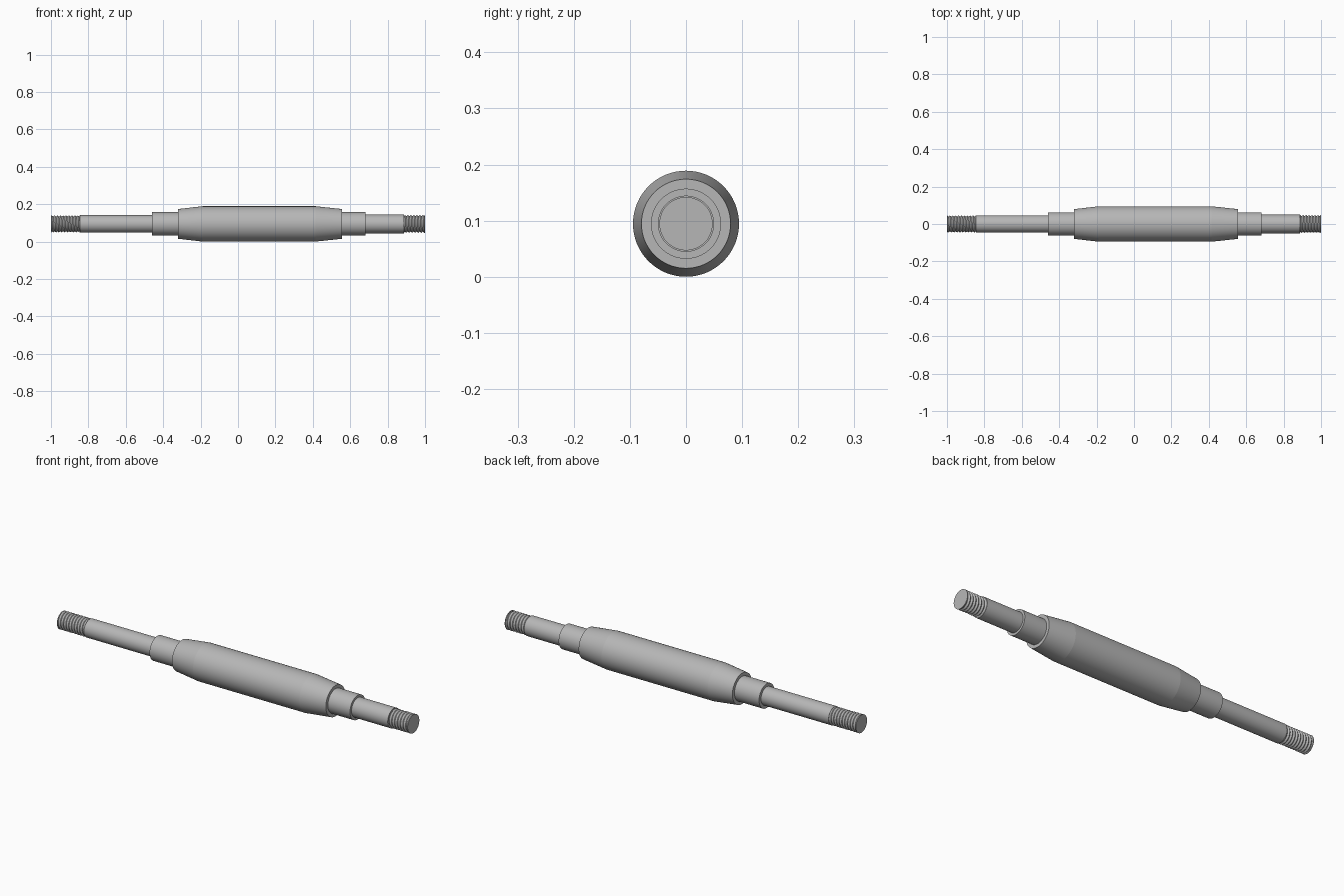
import bpy, bmesh
from math import cos, sin, tau

SEG = 64
AXIS_Z = 0.0945

cube = bpy.data.objects.get("Cube")
if cube:
    bpy.data.objects.remove(cube, do_unlink=True)

steel = bpy.data.materials.new("steel grey")
steel.use_nodes = True
GREY = (0.47, 0.47, 0.47, 1)
steel.diffuse_color = GREY
steel.node_tree.nodes["Principled BSDF"].inputs["Base Color"].default_value = GREY


def ring(bm, x, r):
    return [bm.verts.new((x, r * cos(tau * i / SEG), r * sin(tau * i / SEG)))
            for i in range(SEG)]


def finish(bm, name, angle):
    bmesh.ops.recalc_face_normals(bm, faces=bm.faces)
    mesh = bpy.data.meshes.new(name)
    bm.to_mesh(mesh)
    bm.free()
    mesh.materials.append(steel)
    ob = bpy.data.objects.new(name, mesh)
    ob.location.z = AXIS_Z
    bpy.context.collection.objects.link(ob)
    bpy.ops.object.select_all(action='DESELECT')
    ob.select_set(True)
    bpy.context.view_layer.objects.active = ob
    bpy.ops.object.shade_smooth_by_angle(angle=angle)


def turned(name, profile):
    """Closed solid turned about the x axis from (x, radius) points."""
    bm = bmesh.new()
    rings = [ring(bm, x, r) for x, r in profile]
    for a, b in zip(rings, rings[1:]):
        for i in range(SEG):
            j = (i + 1) % SEG
            bm.faces.new((a[i], a[j], b[j], b[i]))
    bm.faces.new(rings[0])
    bm.faces.new(rings[-1])
    finish(bm, name, 0.1)


def thread(name, x0, x1, crest, root, turns):
    """Helical V thread: rows alternate crest and root, each turn advances two rows."""
    bm = bmesh.new()
    pitch = (x1 - x0) / turns
    rows = []
    for k in range(-2, 2 * turns + 1):
        r = root if k % 2 else crest
        row = []
        for i in range(SEG):
            t = i / SEG
            x = min(max(x0 + pitch * (k / 2 + t), x0), x1)
            row.append(bm.verts.new((x, r * cos(tau * t), r * sin(tau * t))))
        rows.append(row)
    for k in range(len(rows) - 1):
        for i in range(SEG):
            if i < SEG - 1:
                a, b = (rows[k][i + 1], rows[k + 1][i + 1])
            elif k + 3 < len(rows):
                a, b = (rows[k + 2][0], rows[k + 3][0])
            else:
                continue
            bm.faces.new((rows[k][i], a, b, rows[k + 1][i]))
    finish(bm, name, 0.3)


# Central body with tapered ends
turned("main_body", [(-0.32, 0.0795), (-0.19, 0.0945), (0.415, 0.0945), (0.556, 0.0795)])

# Bearing collars
turned("right_collar", [(-0.46, 0.0625), (-0.32, 0.0625)])
turned("left_collar", [(0.556, 0.0625), (0.682, 0.0625)])

# Plain shafts
turned("right_shaft", [(-0.845, 0.0465), (-0.46, 0.0465)])
turned("left_shaft", [(0.682, 0.05), (0.888, 0.05)])

# Threaded ends, each with a solid core and a flat end face
for side, x0, x1, crest, turns in (("right", -1, -0.845, 0.0455, 10),
                                   ("left", 0.888, 1, 0.0475, 7)):
    root = crest - 0.006
    thread(side + "_thread", x0, x1, crest, root, turns)
    turned(side + "_thread_core", [(x0, root), (x1, root)])
    tip = -1 if x0 < 0 else 1
    turned(side + "_end_face", [(tip, crest), (tip - 0.003 * tip, crest)])
